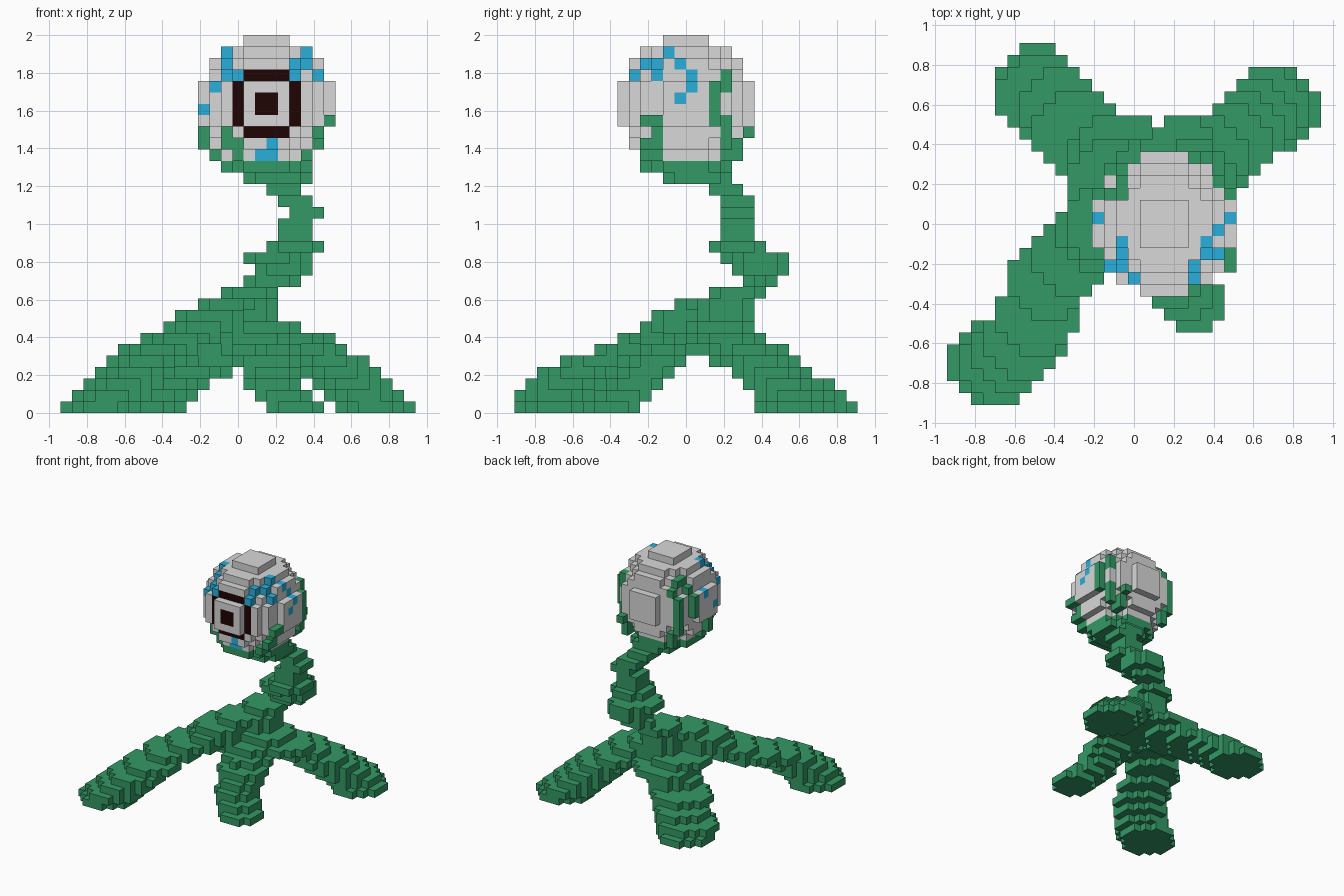
import bpy
import bmesh
from mathutils import Vector

cube = bpy.data.objects.get("Cube")
if cube:
    bpy.data.objects.remove(cube)

UNIT = 2 / 33                       # edge of one block
ORIGIN = Vector((15.5, 15, 0))      # block position of the world origin
EYE = Vector((18, 15, 27))          # centre of the eyeball, in blocks
NARROW, ROUND, WIDE = 2.5, 3.5, 3.7  # slice radii, in blocks


def make_material(name, rgb):
    mat = bpy.data.materials.new(name)
    mat.use_nodes = True
    colour = (*rgb, 1)
    mat.diffuse_color = colour
    bsdf = mat.node_tree.nodes["Principled BSDF"]
    bsdf.inputs["Base Color"].default_value = colour
    bsdf.inputs["Roughness"].default_value = 0.9
    return mat


GREEN, GREY, BLUE, DARK = range(4)
MATERIALS = [
    make_material("vine green", (0.033, 0.32, 0.13)),
    make_material("eyeball grey", (0.69, 0.69, 0.69)),
    make_material("vein blue", (0.022, 0.43, 0.71)),
    make_material("iris dark", (0.014, 0.001, 0.001)),
]
parts = {}                          # part name -> {block: colour}


def add_part(name, blocks):
    """Keep only the blocks that no earlier part has claimed."""
    taken = set().union(*parts.values())
    parts[name] = {c: col for c, col in blocks.items() if c not in taken}


def build(name, blocks, solid):
    """Make one mesh from the faces that are open to the air."""
    bm = bmesh.new()
    corners = {}

    def vert(p):
        if p not in corners:
            corners[p] = bm.verts.new((Vector(p) - ORIGIN) * UNIT)
        return corners[p]

    for cell, colour in blocks.items():
        for axis in range(3):
            for side in (0, 1):
                near = list(cell)
                near[axis] += 2 * side - 1
                if tuple(near) in solid:
                    continue
                loop = []
                for a, b in ((0, 0), (1, 0), (1, 1), (0, 1)):
                    p = list(cell)
                    p[axis] += side
                    p[(axis + 1) % 3] += a
                    p[(axis + 2) % 3] += b
                    loop.append(vert(tuple(p)))
                face = bm.faces.new(loop if side else loop[::-1])
                face.material_index = colour
    mesh = bpy.data.meshes.new(name)
    bm.to_mesh(mesh)
    bm.free()
    for mat in MATERIALS:
        mesh.materials.append(mat)
    bpy.context.collection.objects.link(bpy.data.objects.new(name, mesh))


def disc(blocks, layer, cx, cy, rx, ry=None):
    """Add a flat round slice of blocks."""
    ry = ry or rx
    for i in range(32):
        for j in range(32):
            if ((i + .5 - cx) / rx) ** 2 + ((j + .5 - cy) / ry) ** 2 <= 1.001:
                blocks[i, j, layer] = GREEN


def limb(name, path, start, radius):
    """Stack one slice per layer along a leaning path."""
    blocks = {}
    for layer, (cx, cy) in enumerate(path, start):
        disc(blocks, layer, cx, cy, radius(layer))
    add_part(name, blocks)


# Spreading root legs, each a leaning stack of slices
limb("front_right_leg",
     [(3.5, 3.5), (4.5, 3.5), (5.5, 4.5), (6.5, 5.5), (7.5, 7.5), (8.5, 10.5),
      (10.5, 12.5), (12.5, 14.5), (13, 15), (14.5, 16.5)],
     0, lambda k: ROUND if k < 8 else 3 if k < 9 else NARROW)
limb("back_right_leg",
     [(7.5, 26.5), (8, 25.5), (9.5, 24.5), (11, 22.5), (13.5, 20.5),
      (14.5, 20.5), (14, 18.5)],
     0, lambda k: WIDE if k in (1, 3, 5, 6) else ROUND)
limb("back_left_leg",
     [(27.5, 24.5), (26.5, 24.5), (25.5, 23.5), (24.5, 22.5), (23.5, 21.5),
      (21.5, 20.5), (20.5, 18.5), (18, 18)],
     0, lambda k: 3 if k == 7 else ROUND)
limb("front_left_leg",
     [(20.5, 8.5), (19.5, 9.5), (18.5, 10.5), (18.5, 11.5), (18, 12.5),
      (17.5, 14.5), (17, 16)], 0, lambda k: NARROW if k < 4 else 3)

# Hub where the legs meet
limb("leg_hub", [(16.5, 18)] * 3 + [(16.5, 18.5)] * 2, 5,
     lambda k: 3 if k < 8 else NARROW)

# Twisting stalk that widens into the cup below the eye
stalk = {}
for slice_shape in ((10, 16.5, 19.5, 2.5), (11, 18.5, 21.5, 2.5, 1.5),
                    (12, 19.5, 21.5, 2.5), (13, 18.5, 20.5, 2.5),
                    (13, 19.5, 21.5, 2.5), (14, 20.5, 19.5, 2.5),
                    (15, 20.5, 19.5, 1.5), (16, 20.5, 19.5, 1.5),
                    (17, 21.5, 19.5, 1.5), (18, 20.5, 19.5, 1.5),
                    (19, 19.5, 18.5, 1.5), (20, 19, 16, 3), (21, 18, 15, 4)):
    disc(stalk, *slice_shape)
add_part("stalk", stalk)

# Eyeball
eye = {}
for i in range(12, 24):
    for j in range(9, 21):
        for k in range(22, 33):
            if (Vector((i + .5, j + .5, k + .5)) - EYE).length <= 6:
                eye[i, j, k] = GREY


def paint_front(i, k, colour):
    hits = [c for c in eye if c[0] == i and c[2] == k]
    eye[min(hits, key=lambda c: c[1])] = colour


def paint_side(j, k, colour):
    hits = [c for c in eye if c[1] == j and c[2] == k]
    eye[max(hits)] = colour


# Square iris ring and pupil
for n in range(4):
    for i, k in ((16 + n, 24), (16 + n, 29), (15, 25 + n), (20, 25 + n)):
        paint_front(i, k, DARK)
for i in (17, 18):
    for k in (26, 27):
        paint_front(i, k, DARK)

# Blue veins
for i, k in ((14, 31), (14, 30), (14, 29), (15, 29), (13, 28), (12, 26),
             (21, 31), (21, 30), (20, 30), (20, 29), (22, 29),
             (18, 23), (17, 22), (18, 22)):
    paint_front(i, k, BLUE)
for j, k in ((10, 29), (11, 30), (12, 30), (12, 29), (13, 31), (14, 30),
             (15, 29), (15, 28), (14, 27)):
    paint_side(j, k, BLUE)
eye[12, 15, 28] = BLUE

# Tendrils gripping the eyeball: (x, y, lowest layer, highest layer)
TENDRILS = {
    "back_left_tendril": [(21, 19, 22, 23), (22, 18, 23, 25), (21, 20, 24, 24),
                          (23, 17, 25, 28), (22, 18, 28, 29), (21, 18, 22, 22)],
    "front_left_tendril": [(21, 11, 22, 22), (21, 12, 22, 22), (22, 11, 23, 23),
                           (22, 12, 23, 24), (23, 11, 25, 25), (23, 12, 25, 25)],
    "front_right_tendril": [(15, 11, 22, 23), (14, 11, 23, 24), (12, 14, 23, 24),
                            (13, 14, 22, 22)],
    "back_right_tendril": [(14, 19, 22, 23), (13, 19, 24, 28), (14, 19, 29, 29),
                           (14, 18, 30, 30), (14, 17, 30, 30), (13, 17, 29, 29),
                           (12, 17, 26, 28)],
}
for name, columns in TENDRILS.items():
    add_part(name, {(i, j, k): GREEN for i, j, low, high in columns
                    for k in range(low, high + 1)})
add_part("eyeball", eye)

everything = set().union(*parts.values())
for name, blocks in parts.items():
    build(name, blocks, everything)
